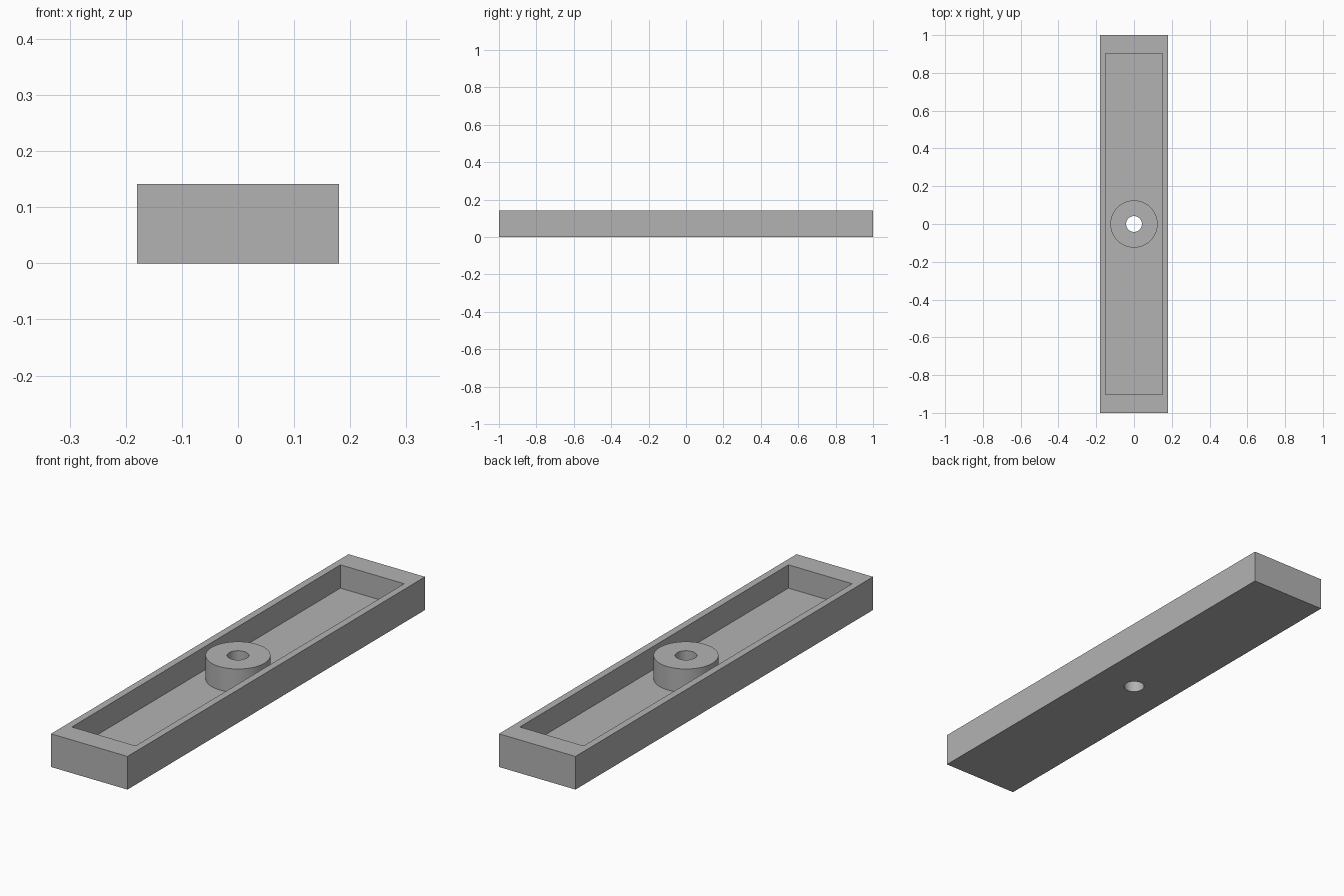
import bpy

if "Cube" in bpy.data.objects:
    bpy.data.objects.remove(bpy.data.objects["Cube"], do_unlink=True)

HEIGHT, FLOOR = 0.141, 0.042

grey = bpy.data.materials.new("plain grey")
grey.use_nodes = True
grey.diffuse_color = (0.45, 0.45, 0.45, 1)
grey.node_tree.nodes["Principled BSDF"].inputs["Base Color"].default_value = grey.diffuse_color


def finish(name):
    obj = bpy.context.object
    obj.name = name
    bpy.ops.object.transform_apply(location=False, rotation=False, scale=True)
    obj.data.materials.append(grey)
    return obj


def box(name, width, length, z0, z1):
    bpy.ops.mesh.primitive_cube_add(size=1, location=(0, 0, (z0 + z1) / 2))
    bpy.context.object.scale = (width, length, z1 - z0)
    return finish(name)


def cylinder(name, radius, z0, z1):
    bpy.ops.mesh.primitive_cylinder_add(vertices=64, radius=radius, depth=z1 - z0,
                                        location=(0, 0, (z0 + z1) / 2))
    return finish(name)


def combine(target, tool, operation):
    mod = target.modifiers.new(tool.name, 'BOOLEAN')
    mod.operation, mod.solver, mod.object = operation, 'EXACT', tool
    bpy.context.view_layer.objects.active = target
    bpy.ops.object.modifier_apply(modifier=mod.name)
    bpy.data.objects.remove(tool, do_unlink=True)


# Long tray with a recessed pocket
tray = box("tray", 0.36, 2.0, 0, HEIGHT)
combine(tray, box("pocket", 0.30, 1.805, FLOOR, HEIGHT + 0.1), 'DIFFERENCE')

# Central round boss, level with the rim, with a bore through the floor
combine(tray, cylinder("boss", 0.125, FLOOR / 2, HEIGHT), 'UNION')
combine(tray, cylinder("bore", 0.042, -0.1, HEIGHT + 0.1), 'DIFFERENCE')

# Smooth the round walls, keep the edges crisp
bpy.ops.object.select_all(action='DESELECT')
tray.select_set(True)
bpy.context.view_layer.objects.active = tray
bpy.ops.object.shade_smooth_by_angle(angle=0.5)
